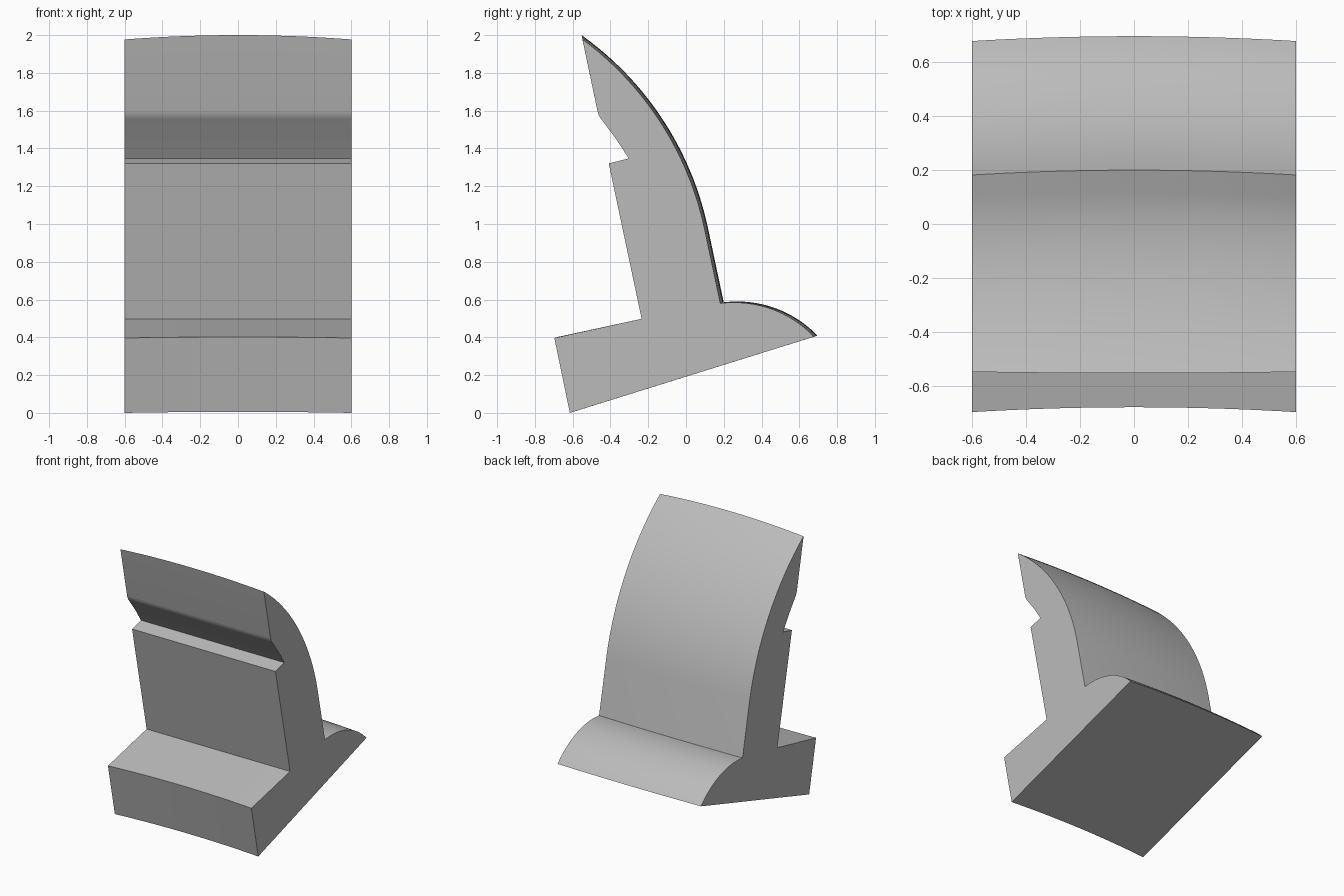
import bpy
import bmesh
import math
from mathutils import Vector

if "Cube" in bpy.data.objects:
    bpy.data.objects.remove(bpy.data.objects["Cube"], do_unlink=True)

HALF_WIDTH = 0.6
COLUMNS = 20
BOW = Vector((0.018, 0.0055))    # how far curved walls move from the ends to the middle
SLIDE = Vector((-0.005, 0.023))  # the top ridge slides along the flat front instead
FLAT = Vector((0, 0))


def arc(centre, start, end, steps):
    """Points on a circle from start to end, both included."""
    a, b = start - centre, end - centre
    a0, a1 = math.atan2(a.y, a.x), math.atan2(b.y, b.x)
    return [centre + a.length * Vector((math.cos(t), math.sin(t)))
            for t in (a0 + (a1 - a0) * i / steps for i in range(steps + 1))]


def fillet(before, corner, after, reach, steps=5):
    """Round a corner with a quadratic curve."""
    p = corner + (before - corner).normalized() * reach
    q = corner + (after - corner).normalized() * reach
    return [p * (1 - t) ** 2 + corner * 2 * t * (1 - t) + q * t * t
            for t in (i / steps for i in range(steps + 1))]


# Side profile in (y, z): each entry is its mid-width point and its bow
crease = Vector((0.2, 0.583))
heel = Vector((0.696, 0.409))
ridge = Vector((-0.553, 2.0))
heel_arc = arc(Vector((0.272, 0.003)), heel, crease, 16)

# Back wall: straight at the bottom, then an arc tangent to it up to the ridge
bend = Vector((0.116, 0.98))
normal = Vector((-0.978, -0.208))
chord = ridge - bend
radius = chord.length_squared / (2 * chord.dot(normal))
back_arc = arc(bend + normal * radius, bend, ridge, 28)

# Front: flat lip, rounded undercut, shelf and upright wall
lip = Vector((-0.464, 1.575))
under = Vector((-0.37, 1.45))
notch = Vector((-0.303, 1.347))
front = fillet(ridge, lip, under, 0.025)
front += [under, notch, Vector((-0.409, 1.321)), Vector((-0.235, 0.498))]

profile = [(Vector((-0.597, 0.0055)), BOW)]
profile += [(p, BOW) for p in heel_arc]
profile += [(p, BOW) for p in back_arc[:-1]]
profile += [(ridge, SLIDE)]
profile += [(p, FLAT) for p in front]
profile += [(Vector((-0.679, 0.402)), BOW)]

# Sweep the profile across the width
bm = bmesh.new()
rows = []
for i in range(COLUMNS + 1):
    u = 2 * i / COLUMNS - 1
    points = [p - bow * u * u for p, bow in profile]
    rows.append([bm.verts.new((u * HALF_WIDTH, p.x, p.y)) for p in points])

count = len(profile)
for a, b in zip(rows, rows[1:]):
    for j in range(count):
        k = (j + 1) % count
        bm.faces.new((a[j], a[k], b[k], b[j]))
bm.faces.new(rows[0])
bm.faces.new(rows[-1])
bmesh.ops.recalc_face_normals(bm, faces=bm.faces)

mesh = bpy.data.meshes.new("curved_block")
bm.to_mesh(mesh)
bm.free()
block = bpy.data.objects.new("curved_block", mesh)
bpy.context.collection.objects.link(block)

# Single plain grey
grey = bpy.data.materials.new("plain_grey")
grey.use_nodes = True
colour = (0.5, 0.5, 0.5, 1)
grey.diffuse_color = colour
grey.node_tree.nodes["Principled BSDF"].inputs["Base Color"].default_value = colour
mesh.materials.append(grey)

bpy.context.view_layer.objects.active = block
block.select_set(True)
bpy.ops.object.shade_smooth_by_angle(angle=math.radians(40))
